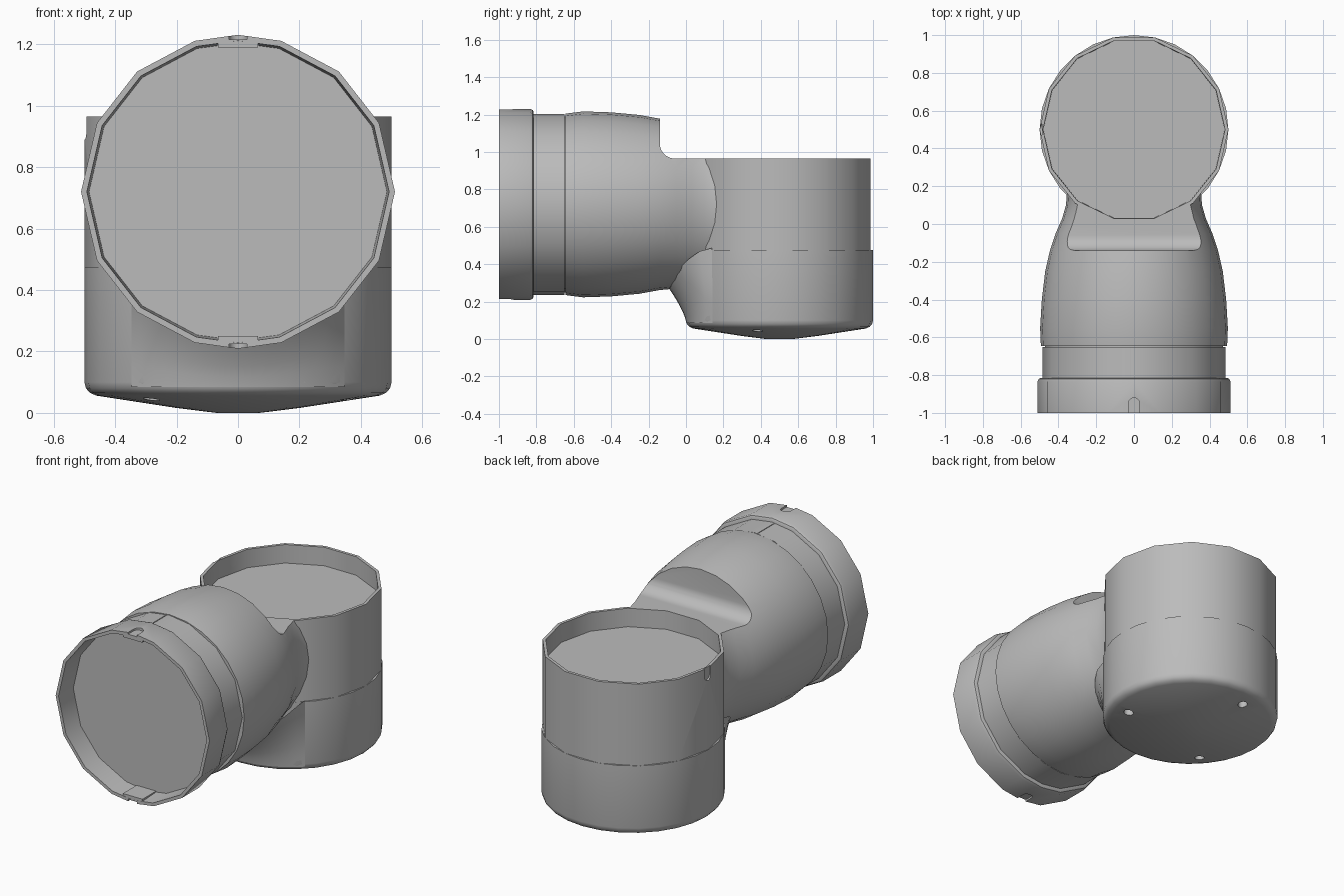
import bpy, bmesh
from math import sin, cos, pi, radians, sqrt
from mathutils import Matrix, Vector

old = bpy.data.objects.get("Cube")
if old:
    bpy.data.objects.remove(old)

grey = bpy.data.materials.new("plain_grey")
grey.use_nodes = True
GREY = (0.5, 0.5, 0.5, 1)
grey.diffuse_color = GREY
grey.node_tree.nodes["Principled BSDF"].inputs["Base Color"].default_value = GREY

AXIS_Z = 0.72      # height of the horizontal axis
CUP_Y = 0.5        # position of the vertical axis


def finish(name, bm):
    bmesh.ops.recalc_face_normals(bm, faces=bm.faces)
    me = bpy.data.meshes.new(name)
    bm.to_mesh(me)
    bm.free()
    me.materials.append(grey)
    ob = bpy.data.objects.new(name, me)
    bpy.context.collection.objects.link(ob)
    return ob


def upright(a, b, h):
    return Vector((a, CUP_Y + b, h))


def sideways(a, b, h):
    return Vector((a, h, AXIS_Z + b))


def loft(name, rings, angles, place):
    """Join elliptical rings (width radius, other radius, position) and cap both ends."""
    bm = bmesh.new()
    loops = [[bm.verts.new(place(ra * cos(t), rb * sin(t), h)) for t in angles]
             for ra, rb, h in rings]
    n = len(angles)
    for lo, hi in zip(loops, loops[1:]):
        for i in range(n):
            j = (i + 1) % n
            bm.faces.new((lo[i], lo[j], hi[j], hi[i]))
    bm.faces.new(loops[0])
    bm.faces.new(loops[-1])
    return finish(name, bm)


def lathe(name, profile, angles, place):
    return loft(name, [(r, r, h) for r, h in profile], angles, place)


def box(name, lo, hi):
    lo, hi = Vector(lo), Vector(hi)
    bm = bmesh.new()
    bmesh.ops.create_cube(bm, size=1, matrix=Matrix.Translation((lo + hi) / 2)
                          @ Matrix.Diagonal((*(hi - lo), 1)))
    return finish(name, bm)


def extrude(name, outline, place, depth_a, depth_b):
    """Prism of a 2D outline between two depths."""
    bm = bmesh.new()
    a, b = ([bm.verts.new(place(u, v, d)) for u, v in outline] for d in (depth_a, depth_b))
    n = len(outline)
    for i in range(n):
        j = (i + 1) % n
        bm.faces.new((a[i], a[j], b[j], b[i]))
    bm.faces.new(a)
    bm.faces.new(b)
    return finish(name, bm)


def cut(target, cutter):
    cutter.hide_render = True
    mod = target.modifiers.new("cut", "BOOLEAN")
    mod.operation = "DIFFERENCE"
    mod.solver = "EXACT"
    mod.object = cutter
    bpy.context.view_layer.objects.active = target
    bpy.ops.object.modifier_apply(modifier=mod.name)
    bpy.data.objects.remove(cutter)


def slot_outline(length, half):
    """Slot open at one end and round at the other."""
    arc = [(half * cos(t), length - half + half * sin(t)) for t in
           (pi * i / 8 for i in range(9))]
    return [(half, -0.02)] + arc + [(-half, -0.02)]


def circle(n):
    return [2 * pi * i / n for i in range(n)]


FINE = circle(28)
COARSE = circle(14)
quarter = [0, 26, 50, 74, 90]
half_turn = quarter + [180 - q for q in quarter[-2::-1]]
COLLAR = [radians(d) for d in half_turn + [360 - d for d in half_turn[-2:0:-1]]]

# Vertical cup: faceted upper sleeve with a recessed lid
sleeve = lathe("upper_sleeve", [(0.48, 0.855), (0.482, 0.965), (0.5, 0.965),
                                (0.5, 0.475), (0.45, 0.475)], COARSE, upright)
cut(sleeve, extrude("sleeve_slot", slot_outline(0.075, 0.03),
                    lambda u, v, d: Vector((d, CUP_Y + u, 0.965 - v)), -0.6, -0.487))

# Vertical cup: rounder lower half with a shallow domed base
base = lathe("domed_base", [(0.45, 0.475), (0.5, 0.475), (0.5, 0.1), (0.495, 0.08),
                            (0.482, 0.065), (0.46, 0.056), (0.2, 0.016), (0.07, 0.0)],
             FINE, upright)
for deg in (-18, 102, 222):
    hx, hy = 0.38 * cos(radians(deg)), 0.38 * sin(radians(deg))
    cut(base, extrude("screw_hole", [(hx + 0.028 * cos(t), hy + 0.028 * sin(t))
                                     for t in circle(12)], upright, -0.1, 0.13))

# Horizontal arm, narrowing to a neck where it meets the cup
arm = loft("arm_body", [(0.46, 0.46, -0.645), (0.493, 0.485, -0.645), (0.497, 0.497, -0.55),
                        (0.488, 0.492, -0.4), (0.47, 0.478, -0.25), (0.445, 0.458, -0.14),
                        (0.415, 0.45, -0.05), (0.38, 0.45, 0.03), (0.36, 0.45, 0.1),
                        (0.355, 0.45, 0.17), (0.38, 0.45, 0.25)], FINE, sideways)
step = [(-0.06 - 0.08 * cos(t), 1.045 - 0.08 * sin(t)) for t in
        (pi / 2 * i / 8 for i in range(9))]
cut(arm, extrude("step_cutter", [(-0.14, 1.4)] + step + [(0.8, 0.965), (0.8, 1.4)],
                 lambda u, v, d: Vector((d, u, v)), -0.8, 0.8))
cut(arm, lathe("cup_clearance", [(0.488, 0.6), (0.488, 1.3)], COARSE, upright))

# Blend under the arm flowing down into the cup
bm = bmesh.new()
cols, rows = 16, 6
grid = []
for i in range(cols + 1):
    k = 2 * i / cols - 1
    a = radians(-90 + 44 * k)
    reach = 0.1 * (1 - k ** 4) + 0.004
    x_top = (0.5 + reach) * cos(a)
    top = AXIS_Z - 0.45 * sqrt(max(0, 1 - (x_top / 0.42) ** 2)) + 0.015
    grid.append([bm.verts.new(upright((0.498 + reach * (s / rows) ** 1.4) * cos(a),
                                      (0.498 + reach * (s / rows) ** 1.4) * sin(a),
                                      0.085 + (top - 0.085) * s / rows))
                 for s in range(rows + 1)])
for p, q in zip(grid, grid[1:]):
    for s in range(rows):
        bm.faces.new((p[s], q[s], q[s + 1], p[s + 1]))
blend = finish("under_blend", bm)
if blend.data.polygons[len(blend.data.polygons) // 2].normal.y > 0:
    blend.data.flip_normals()

# Recessed joint ring between arm and collar
ring = lathe("joint_ring", [(0.47, -0.83), (0.484, -0.83), (0.484, -0.65),
                            (0.47, -0.65), (0.47, -0.63)], COLLAR, sideways)
cut(ring, box("ring_seam", (-0.022, -0.81, AXIS_Z + 0.478), (-0.016, -0.655, 1.4)))

# End collar with a recessed face
collar = lathe("end_collar", [(0.485, -0.87), (0.492, -1), (0.511, -1), (0.511, -0.835),
                              (0.505, -0.82), (0.495, -0.815), (0.46, -0.815)],
               COLLAR, sideways)
parts = [sleeve, base, arm, blend, ring, collar]
for side, word in ((1, "top"), (-1, "bottom")):
    cut(collar, extrude("collar_slot", slot_outline(0.08, 0.03),
                        lambda u, v, d: Vector((u, v - 1, AXIS_Z + side * d)), 0.496, 0.6))
    z = sorted((AXIS_Z + side * 0.47, AXIS_Z + side * 0.494))
    parts.append(box(word + "_slot_boss", (-0.065, -0.999, z[0]), (0.065, -0.86, z[1])))

# Smooth shading with crisp edges
bpy.ops.object.select_all(action="DESELECT")
for ob in parts:
    ob.select_set(True)
bpy.context.view_layer.objects.active = arm
bpy.ops.object.shade_smooth_by_angle(angle=radians(32))
